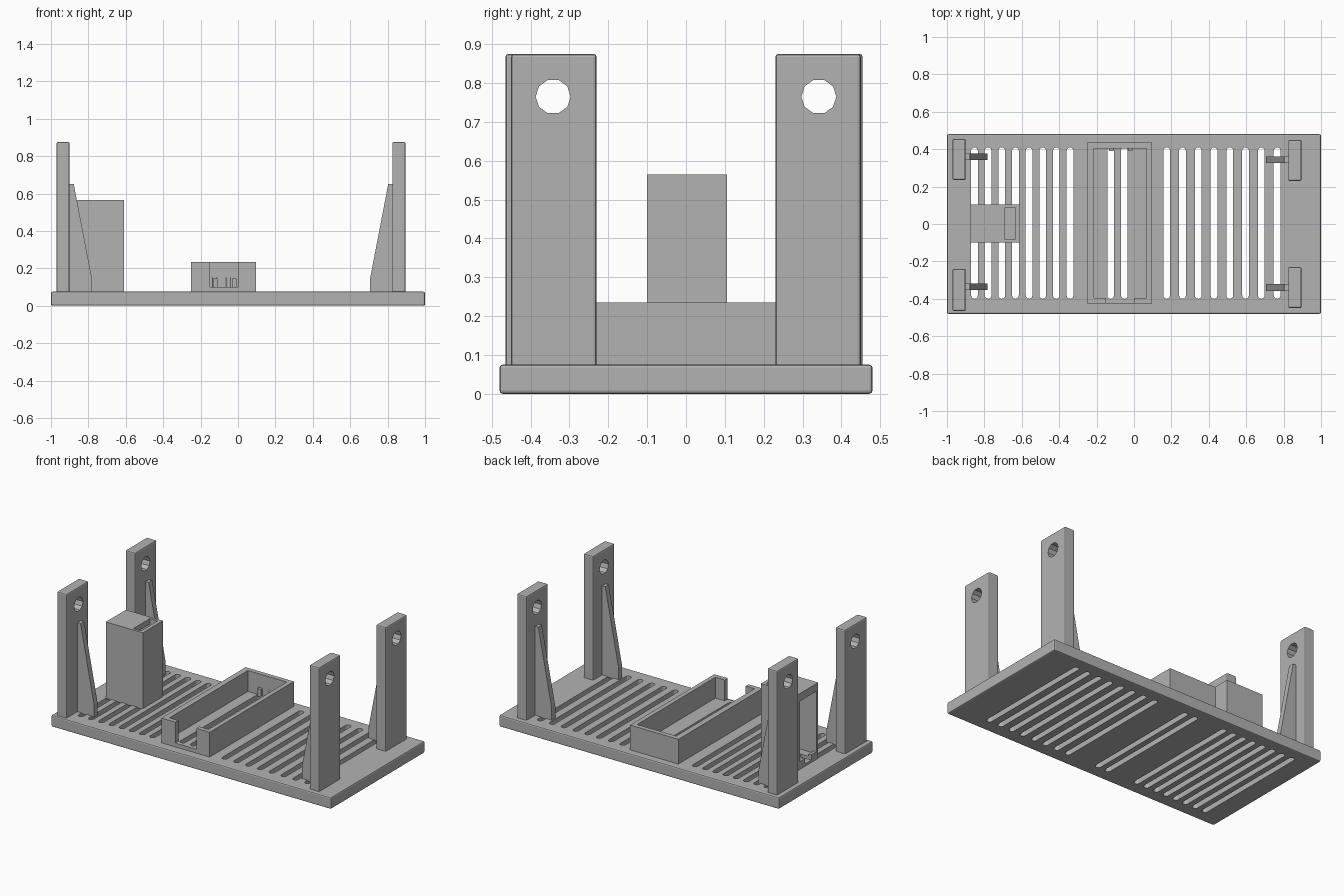
import bpy, bmesh, math
from mathutils import Matrix, Vector

if "Cube" in bpy.data.objects:
    bpy.data.objects.remove(bpy.data.objects["Cube"], do_unlink=True)

# single printed-plastic colour
grey = bpy.data.materials.new("plain_grey")
grey.use_nodes = True
COLOUR = (0.45, 0.45, 0.45, 1)
grey.diffuse_color = COLOUR
grey.node_tree.nodes["Principled BSDF"].inputs["Base Color"].default_value = COLOUR


def make_object(name, bm):
    bmesh.ops.recalc_face_normals(bm, faces=bm.faces)
    mesh = bpy.data.meshes.new(name)
    bm.to_mesh(mesh)
    bm.free()
    mesh.materials.append(grey)
    obj = bpy.data.objects.new(name, mesh)
    bpy.context.collection.objects.link(obj)
    return obj


def add_block(bm, x, y, z):
    """Axis-aligned block from (low, high) ranges."""
    size = Vector((x[1] - x[0], y[1] - y[0], z[1] - z[0]))
    centre = Vector((sum(x), sum(y), sum(z))) / 2
    bmesh.ops.create_cube(bm, size=1, matrix=Matrix.Translation(centre) @ Matrix.Diagonal(size).to_4x4())


def block(name, x, y, z, bevel=0):
    bm = bmesh.new()
    add_block(bm, x, y, z)
    if bevel:
        bmesh.ops.bevel(bm, geom=bm.edges[:], offset=bevel, segments=2, profile=0.5, affect='EDGES')
    return make_object(name, bm)


def add_prism(bm, points, offset):
    """Extrude a closed outline along an offset."""
    face = bm.faces.new([bm.verts.new(p) for p in points])
    top = bmesh.ops.extrude_face_region(bm, geom=[face])["geom"]
    bmesh.ops.translate(bm, vec=offset, verts=[v for v in top if isinstance(v, bmesh.types.BMVert)])


def cut(obj, bm):
    """Subtract the cutter mesh and discard it."""
    cutter = make_object("cutter", bm)
    cutter.hide_render = True
    mod = obj.modifiers.new("cut", 'BOOLEAN')
    mod.operation, mod.solver, mod.object = 'DIFFERENCE', 'EXACT', cutter
    bpy.context.view_layer.objects.active = obj
    bpy.ops.object.modifier_apply(modifier=mod.name)
    bpy.data.objects.remove(cutter, do_unlink=True)


def slot_cutters(centres, z, width=0.036, ends=(-0.40, 0.41)):
    """Row of slots with round ends."""
    bm = bmesh.new()
    r = width / 2
    for cx in centres:
        outline = []
        for end, start in ((ends[1] - r, 0), (ends[0] + r, math.pi)):
            for i in range(7):
                a = start + math.pi * i / 6
                outline.append((cx + r * math.cos(a), end + r * math.sin(a), z[0]))
        add_prism(bm, outline, (0, 0, z[1] - z[0]))
    return bm


DECK = 0.075

# slotted base plate
base = block("base_plate", (-1, 1), (-0.48, 0.48), (0, DECK), 0.008)
tray_slots = [-0.125, -0.052]
slots = [-0.342 - 0.073 * i for i in range(8)] + [0.175 + 0.0843 * i for i in range(8)] + tray_slots
cut(base, slot_cutters(slots, (-0.1, 0.2)))

# four drilled posts, each with a tapered rib on its inner side
for name, x, y, rib_y in (
        ("left_back_post", (0.825, 0.895), (0.23, 0.45), 0.343),
        ("left_front_post", (0.825, 0.895), (-0.45, -0.23), -0.34),
        ("right_back_post", (-0.97, -0.90), (0.235, 0.455), 0.36),
        ("right_front_post", (-0.97, -0.90), (-0.465, -0.24), -0.335)):
    post = block(name, x, y, (DECK - 0.01, 0.875), 0.008)
    hole = bmesh.new()
    place = Matrix.Translation((sum(x) / 2, math.copysign(0.342, y[0]), 0.765)) @ Matrix.Rotation(math.pi / 2, 4, 'Y')
    bmesh.ops.create_cone(hole, cap_ends=True, segments=10, radius1=0.045, radius2=0.045, depth=0.3, matrix=place)
    cut(post, hole)

    side = -1 if x[0] > 0 else 1
    inner = x[0] if side < 0 else x[1]
    rib = bmesh.new()
    profile = [(-0.01, DECK - 0.005), (0.118, DECK - 0.005), (0.118, 0.15), (0.022, 0.65), (-0.01, 0.65)]
    add_prism(rib, [(inner + side * d, rib_y - 0.018, z) for d, z in profile], (0, 0.036, 0))
    make_object(name.replace("post", "rib"), rib)

# open tray with a notch in its front wall and slots through its floor
tray = block("tray", (-0.25, 0.095), (-0.425, 0.435), (DECK - 0.005, 0.235))
inside = bmesh.new()
add_block(inside, (-0.213, 0.066), (-0.395, 0.405), (0.1, 0.4))
cut(tray, inside)
notch = bmesh.new()
add_block(notch, (-0.15, 0), (-0.5, -0.35), (0.1, 0.4))
cut(tray, notch)
cut(tray, slot_cutters(tray_slots, (0, 0.15)))

# small stops on the tray's back wall
for i, x in enumerate((-0.122, -0.02)):
    block(f"tray_stop_{i + 1}", (x - 0.012, x + 0.012), (0.39, 0.41), (0.095, 0.145))

# hollow tower, open on its outer side and through a slot in its roof
tower = block("tower", (-0.875, -0.61), (-0.10, 0.105), (DECK - 0.005, 0.565))
for x, y, z in (((-0.855, -0.635), (-0.083, 0.088), (0.11, 0.53)),
                ((-0.95, -0.80), (-0.083, 0.088), (0.125, 0.515)),
                ((-0.95, -0.80), (-0.03, 0.035), (0.09, 0.2)),
                ((-0.69, -0.635), (-0.083, 0.088), (0.4, 0.7))):
    opening = bmesh.new()
    add_block(opening, x, y, z)
    cut(tower, opening)
